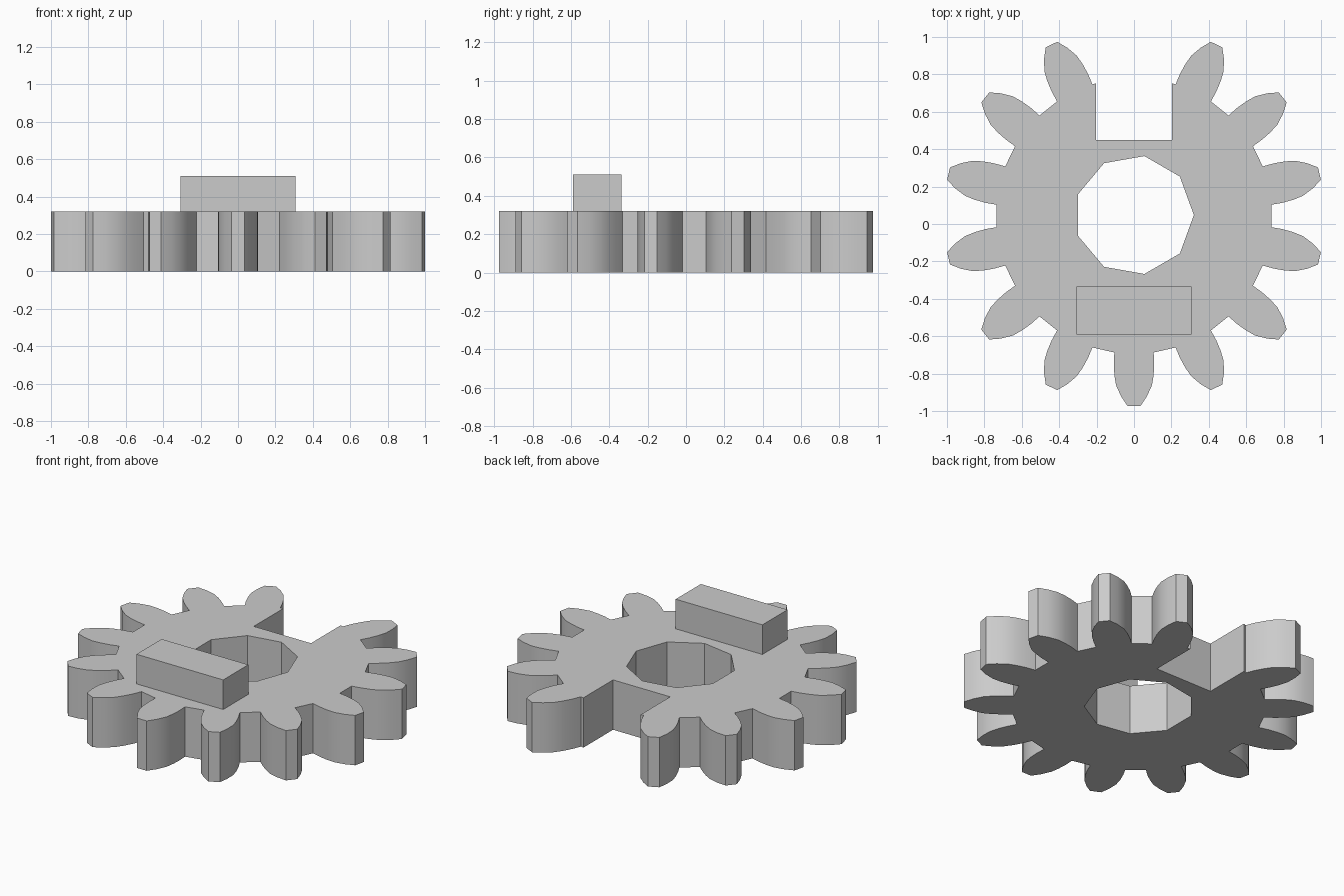
import bpy, bmesh, math

cube = bpy.data.objects.get("Cube")
if cube:
    bpy.data.objects.remove(cube, do_unlink=True)

TEETH = 14
CENTRE_Y = 0.043
THICK = 0.32
SLOT_HALF, SLOT_FLOOR = 0.203, 0.45
# Half a tooth, root to tip: (half width, distance from the gear centre)
FLANK = [(0.105, 0.73), (0.108, 0.79), (0.105, 0.85), (0.096, 0.905),
         (0.069, 0.965), (0.034, 1.017)]

grey = bpy.data.materials.new("plain grey")
grey.use_nodes = True
colour = (0.6, 0.6, 0.6, 1)
grey.diffuse_color = colour
grey.node_tree.nodes["Principled BSDF"].inputs["Base Color"].default_value = colour


def tooth(angle):
    """Outline of one tooth, counter-clockwise around the gear."""
    c, s = math.cos(angle), math.sin(angle)
    local = [(r, -w) for w, r in FLANK] + [(r, w) for w, r in reversed(FLANK)]
    return [(r * c - w * s, r * s + w * c + CENTRE_Y) for r, w in local]


def add_loop(curve, points):
    spline = curve.splines.new('POLY')
    spline.points.add(len(points) - 1)
    for p, (x, y) in zip(spline.points, points):
        p.co = (x, y, 0, 1)
    spline.use_cyclic_u = True


# Gear outline: a square slot takes the place of the rear tooth
outline = []
for k in range(TEETH):
    if k == TEETH // 2:
        rim = 0.752
        outline += [(SLOT_HALF, rim), (SLOT_HALF, SLOT_FLOOR),
                    (-SLOT_HALF, SLOT_FLOOR), (-SLOT_HALF, rim)]
    else:
        outline += tooth(-math.pi / 2 + k * math.tau / TEETH)

# Nine-sided centre hole
hole = [(0.32 * math.cos(k * math.tau / 9), 0.32 * math.sin(k * math.tau / 9) + CENTRE_Y + 0.005)
        for k in range(9)]

# Gear body, extruded from the flat outline
curve = bpy.data.curves.new("gear_body", 'CURVE')
curve.dimensions = '2D'
curve.fill_mode = 'BOTH'
curve.extrude = THICK / 2
add_loop(curve, outline)
add_loop(curve, hole)
gear = bpy.data.objects.new("gear_body", curve)
bpy.context.collection.objects.link(gear)
bpy.ops.object.select_all(action='DESELECT')
gear.select_set(True)
bpy.context.view_layer.objects.active = gear
bpy.ops.object.convert(target='MESH')
gear = bpy.context.object
bm = bmesh.new()
bm.from_mesh(gear.data)
bmesh.ops.remove_doubles(bm, verts=bm.verts, dist=0.0005)
bmesh.ops.translate(bm, verts=bm.verts, vec=(0, 0, THICK / 2))
bmesh.ops.recalc_face_normals(bm, faces=bm.faces)
bm.to_mesh(gear.data)
bm.free()
gear.data.materials.clear()
gear.data.materials.append(grey)
# Round the tooth flanks, keep corners crisp
bpy.ops.object.shade_smooth_by_angle(angle=math.radians(28))

# Raised key block on the front of the top face
bottom, top = THICK - 0.02, 0.51
bpy.ops.mesh.primitive_cube_add(size=1, location=(0, -0.4625, (bottom + top) / 2))
block = bpy.context.object
block.name = block.data.name = "key_block"
block.scale = (0.616, 0.255, top - bottom)
bpy.ops.object.transform_apply(location=False, rotation=False, scale=True)
block.data.materials.append(grey)
